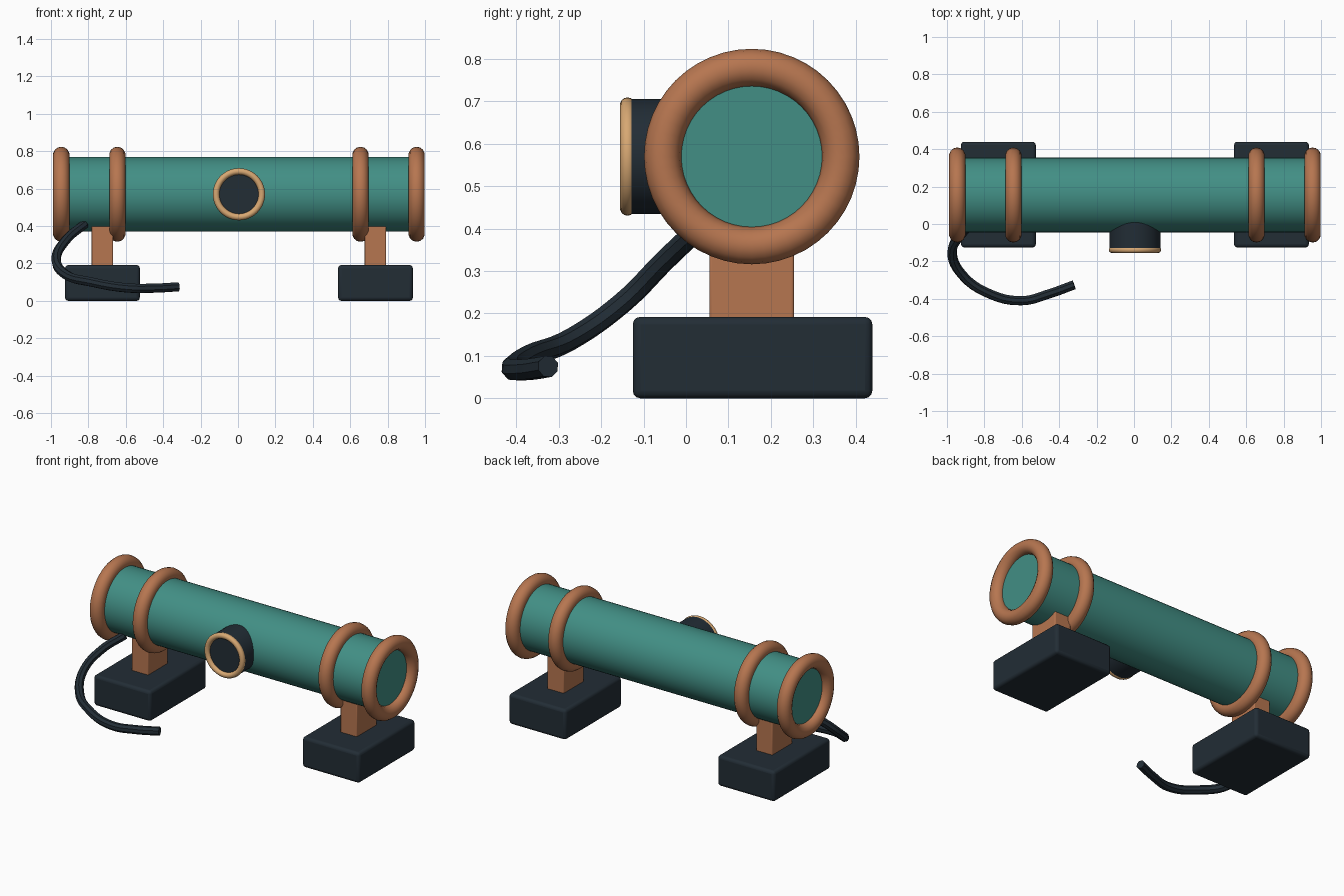
import bpy
import math

cube = bpy.data.objects.get("Cube")
if cube:
    bpy.data.objects.remove(cube, do_unlink=True)


def make_material(name, rgb):
    mat = bpy.data.materials.new(name)
    mat.use_nodes = True
    mat.diffuse_color = (*rgb, 1)
    mat.node_tree.nodes["Principled BSDF"].inputs["Base Color"].default_value = (*rgb, 1)
    return mat


teal = make_material("teal", (0.054, 0.275, 0.235))
copper = make_material("copper", (0.47, 0.18, 0.08))
brass = make_material("brass", (0.68, 0.39, 0.17))
charcoal = make_material("charcoal", (0.016, 0.026, 0.036))

CENTRE_X, AXIS_Y, AXIS_Z = 0.005, 0.155, 0.57
ALONG_X = (0, math.pi / 2, 0)
ALONG_Y = (math.pi / 2, 0, 0)


def finish(name, mat, smooth=True):
    obj = bpy.context.object
    obj.name = name
    obj.data.materials.append(mat)
    if smooth:
        bpy.ops.object.shade_smooth_by_angle(angle=math.radians(40))
    return obj


def cylinder(name, mat, radius, depth, location, rotation):
    bpy.ops.mesh.primitive_cylinder_add(vertices=48, radius=radius, depth=depth,
                                        location=location, rotation=rotation)
    return finish(name, mat)


def ring(name, mat, major, minor, location, rotation):
    bpy.ops.mesh.primitive_torus_add(major_radius=major, minor_radius=minor,
                                     major_segments=48, minor_segments=14,
                                     location=location, rotation=rotation)
    return finish(name, mat)


def block(name, mat, size, location, bevel):
    bpy.ops.mesh.primitive_cube_add(size=1, location=location)
    obj = bpy.context.object
    obj.scale = size
    bpy.ops.object.transform_apply(location=False, rotation=False, scale=True)
    mod = obj.modifiers.new("rounded_edges", 'BEVEL')
    mod.width = bevel
    mod.segments = 3
    return finish(name, mat)


# Main barrel
cylinder("barrel", teal, 0.2, 1.9, (CENTRE_X, AXIS_Y, AXIS_Z), ALONG_X)

# Rings, posts and feet on both sides
for side, sign in (("left", 1), ("right", -1)):
    for part, offset in (("end_ring", 0.95), ("inner_ring", 0.65)):
        ring(f"{side}_{part}", copper, 0.21, 0.044,
             (CENTRE_X + sign * offset, AXIS_Y, AXIS_Z), ALONG_X)
    x = CENTRE_X + sign * 0.73
    block(f"{side}_post", copper, (0.115, 0.2, 0.25), (x, AXIS_Y, 0.285), 0.006)
    block(f"{side}_foot", charcoal, (0.4, 0.565, 0.192), (x, AXIS_Y + 0.002, 0.096), 0.018)

# Gauge on the front of the barrel
cylinder("gauge_body", charcoal, 0.136, 0.157, (CENTRE_X, -0.0585, AXIS_Z), ALONG_Y)
ring("gauge_rim", brass, 0.122, 0.0175, (CENTRE_X, -0.138, AXIS_Z), ALONG_Y)

# Hose sweeping from under the barrel to the ground
path = [(-0.82, 0.04, 0.41), (-0.92, -0.05, 0.325), (-0.972, -0.15, 0.225),
        (-0.92, -0.27, 0.14), (-0.78, -0.37, 0.1), (-0.6, -0.41, 0.07),
        (-0.45, -0.372, 0.068), (-0.32, -0.325, 0.075)]
curve = bpy.data.curves.new("hose", 'CURVE')
curve.dimensions = '3D'
curve.bevel_depth = 0.026
curve.bevel_resolution = 2
curve.resolution_u = 6
curve.use_fill_caps = True
spline = curve.splines.new('BEZIER')
spline.bezier_points.add(len(path) - 1)
for point, co in zip(spline.bezier_points, path):
    point.co = co
    point.handle_left_type = point.handle_right_type = 'AUTO'
hose = bpy.data.objects.new("hose", curve)
bpy.context.collection.objects.link(hose)
bpy.ops.object.select_all(action='DESELECT')
hose.select_set(True)
bpy.context.view_layer.objects.active = hose
bpy.ops.object.convert(target='MESH')
finish("hose", charcoal)
